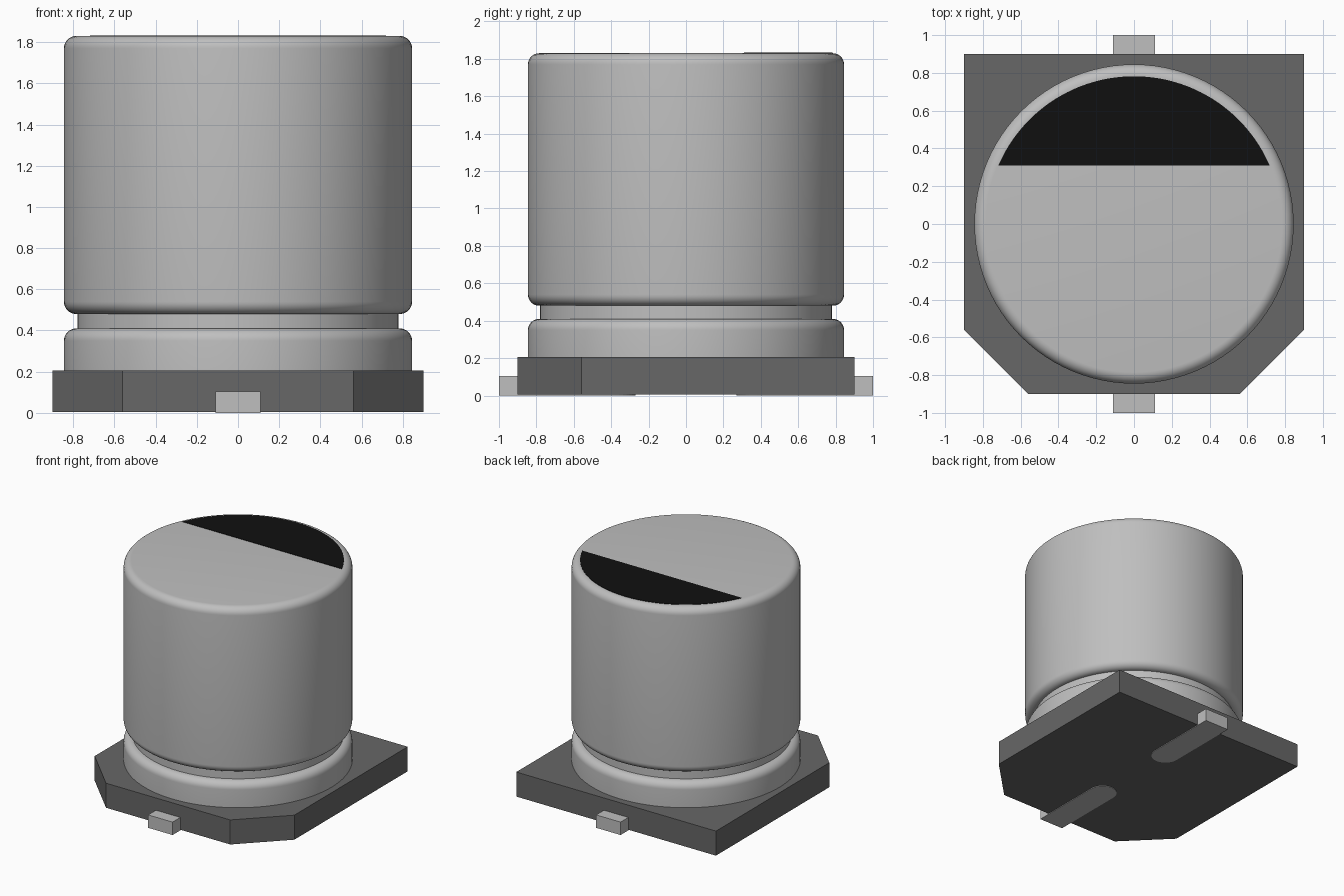
import bpy, bmesh, math

cube = bpy.data.objects.get("Cube")
if cube:
    bpy.data.objects.remove(cube, do_unlink=True)


def material(name, rgb, metallic=0.0, roughness=0.5):
    m = bpy.data.materials.new(name)
    m.use_nodes = True
    bsdf = m.node_tree.nodes["Principled BSDF"]
    bsdf.inputs["Base Color"].default_value = (*rgb, 1)
    bsdf.inputs["Metallic"].default_value = metallic
    bsdf.inputs["Roughness"].default_value = roughness
    m.diffuse_color = (*rgb, 1)
    return m


ALUMINIUM = material("aluminium grey", (0.52, 0.52, 0.52))
PLASTIC = material("dark grey plastic", (0.135, 0.135, 0.135))
BLACK = material("black mark", (0.005, 0.005, 0.005))


def finish(name, bm, mat, smooth=False):
    bmesh.ops.recalc_face_normals(bm, faces=bm.faces)
    mesh = bpy.data.meshes.new(name)
    bm.to_mesh(mesh)
    bm.free()
    mesh.materials.append(mat)
    ob = bpy.data.objects.new(name, mesh)
    bpy.context.collection.objects.link(ob)
    if smooth:
        bpy.ops.object.select_all(action='DESELECT')
        ob.select_set(True)
        bpy.context.view_layer.objects.active = ob
        bpy.ops.object.shade_smooth_by_angle(angle=math.radians(35))
    return ob


def prism(name, outline, z0, z1, mat):
    """Extrude an xy outline from z0 to z1."""
    bm = bmesh.new()
    face = bm.faces.new([bm.verts.new((x, y, z0)) for x, y in outline])
    ext = bmesh.ops.extrude_face_region(bm, geom=[face])
    top = [v for v in ext["geom"] if isinstance(v, bmesh.types.BMVert)]
    bmesh.ops.translate(bm, verts=top, vec=(0, 0, z1 - z0))
    return finish(name, bm, mat)


def arc(cx, cy, r, a0, a1, n):
    """Points on an arc, angles in degrees."""
    angles = [math.radians(a0 + (a1 - a0) * i / n) for i in range(n + 1)]
    return [(cx + r * math.cos(a), cy + r * math.sin(a)) for a in angles]


def lathe(name, profile, mat, segments=96):
    """Revolve an (r, z) profile that starts and ends on the axis."""
    bm = bmesh.new()
    verts = [bm.verts.new((r, 0, z)) for r, z in profile]
    edges = [bm.edges.new(pair) for pair in zip(verts, verts[1:])]
    bmesh.ops.spin(bm, geom=verts + edges, cent=(0, 0, 0), axis=(0, 0, 1),
                   angle=math.tau, steps=segments, use_duplicate=False)
    bmesh.ops.remove_doubles(bm, verts=bm.verts, dist=1e-4)
    return finish(name, bm, mat, smooth=True)


# Moulded base with two front corners cut off
prism("base_plate", [(-0.9, 0.9), (-0.9, -0.56), (-0.56, -0.9),
                     (0.56, -0.9), (0.9, -0.56), (0.9, 0.9)], 0.005, 0.205, PLASTIC)

# Can: lower ring, crimped groove and tall upper body with rounded rims
R, NECK, F = 0.845, 0.78, 0.06
TOP = 1.83
can_profile = ([(0, 0.2), (R, 0.2)]
               + arc(R - F, 0.41 - F, F, 0, 90, 8)
               + [(NECK, 0.41), (NECK, 0.48)]
               + arc(R - F, 0.48 + F, F, -90, 0, 8)
               + arc(R - F, TOP - F, F, 0, 90, 8)
               + [(0, TOP)])
lathe("can", can_profile, ALUMINIUM)

# Polarity mark: thin circular segment on the top
a = math.degrees(math.asin(0.31 / 0.782))
prism("polarity_mark", arc(0, 0, 0.782, a, 180 - a, 64), TOP - 0.001, TOP + 0.003, BLACK)

# Terminals with round inner ends, running under the base
W = 0.11
for name, s in (("front_terminal", -1), ("back_terminal", 1)):
    outline = [(W, 1.0)] + arc(0, 0.38, W, 0, -180, 16) + [(-W, 1.0)]
    prism(name, [(x, s * y) for x, y in outline], 0, 0.105, ALUMINIUM)
